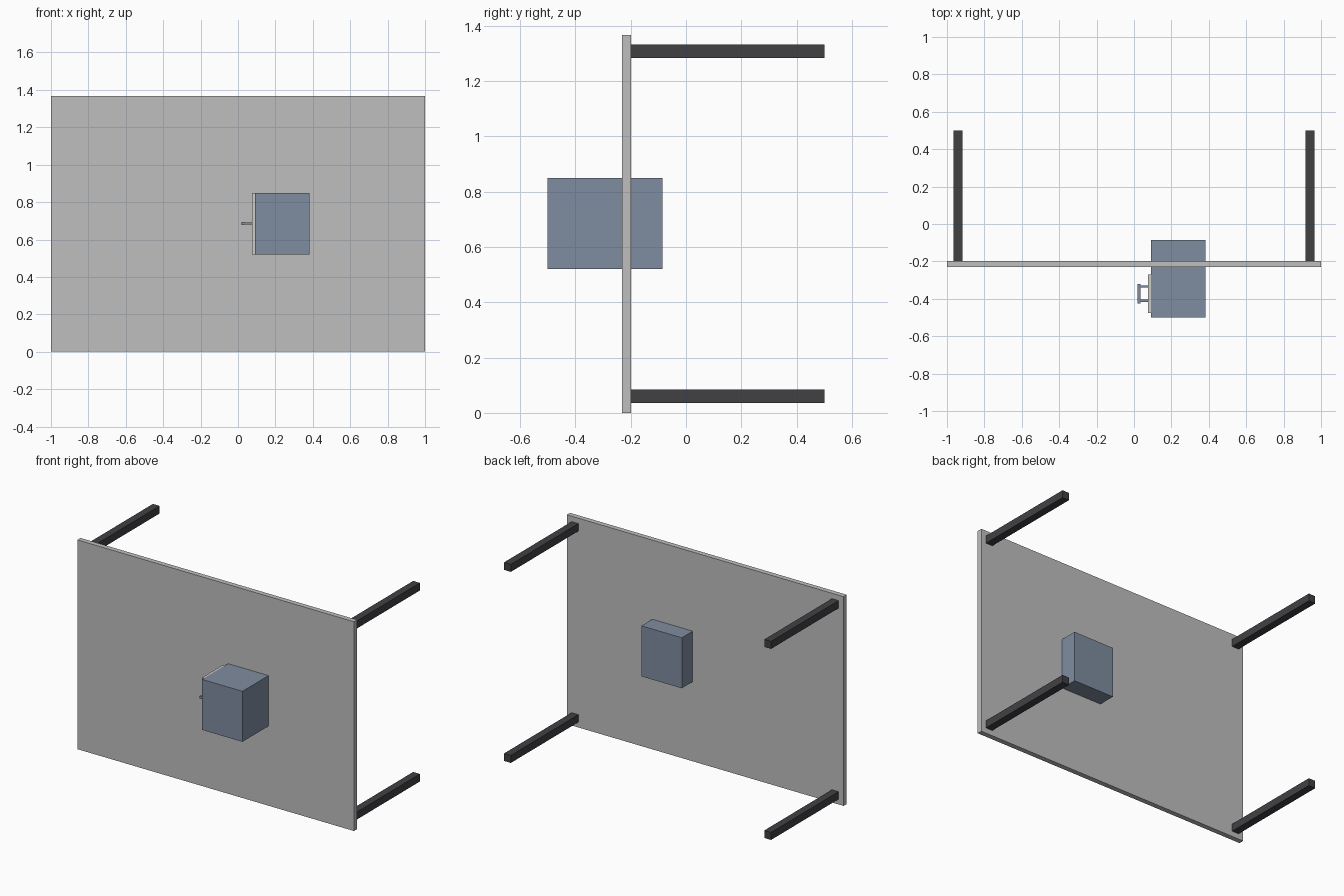
import bpy

cube = bpy.data.objects.get("Cube")
if cube:
    bpy.data.objects.remove(cube, do_unlink=True)


def material(name, r, g, b):
    m = bpy.data.materials.new(name)
    m.use_nodes = True
    m.diffuse_color = (r, g, b, 1)
    bsdf = next(n for n in m.node_tree.nodes if n.type == 'BSDF_PRINCIPLED')
    bsdf.inputs["Base Color"].default_value = (r, g, b, 1)
    return m


def box(name, x, y, z, mat):
    """Box spanning the (low, high) pairs x, y and z."""
    spans = (x, y, z)
    bpy.ops.mesh.primitive_cube_add(size=1)
    ob = bpy.context.object
    ob.name = name
    ob.location = [(lo + hi) / 2 for lo, hi in spans]
    ob.scale = [hi - lo for lo, hi in spans]
    bpy.ops.object.transform_apply(location=False, rotation=False, scale=True)
    ob.data.materials.append(mat)
    return ob


grey = material("light_grey", 0.52, 0.52, 0.52)
charcoal = material("charcoal", 0.053, 0.053, 0.06)
slate = material("slate_blue", 0.212, 0.266, 0.352)
pale = material("pale_grey", 0.62, 0.61, 0.59)

# Table top, standing on its long edge
height = 1.367
box("table_top", (-1, 1), (-0.231, -0.198), (0, height), grey)

# Four legs, inset from the corners
inset, thick = 0.035, 0.049
for side, sx in (("left", 1), ("right", -1)):
    x = sorted((sx * (1 - inset), sx * (1 - inset - thick)))
    for level, z0 in (("lower", inset), ("upper", height - inset - thick)):
        box(f"{level}_{side}_leg", x, (-0.198, 0.5), (z0, z0 + thick), charcoal)

# Cabinet passing through the table top
z_cab = (0.52, 0.85)
box("cabinet", (0.09, 0.382), (-0.5, -0.085), z_cab, slate)

# Drawer front on the cabinet's side, with a bar handle
box("drawer_front", (0.076, 0.09), (-0.476, -0.27), z_cab, pale)
box("handle_bar", (0.02, 0.036), (-0.424, -0.32), (0.677, 0.693), slate)
for name, y in (("front", -0.41), ("back", -0.334)):
    box(f"handle_{name}_post", (0.036, 0.076), (y - 0.006, y + 0.006),
        (0.679, 0.691), slate)
